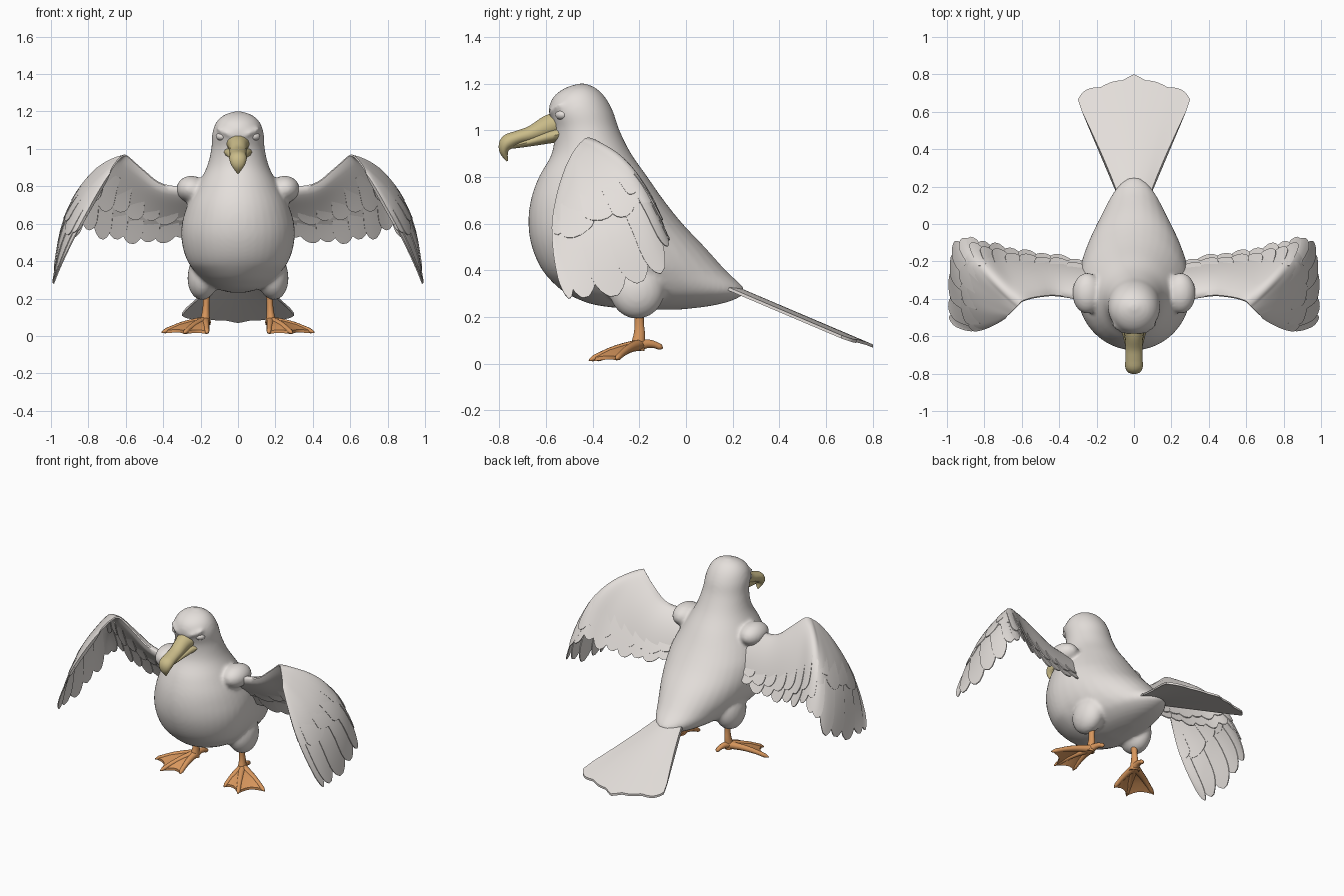
import bpy, bmesh, math
from mathutils import Vector, Matrix

cube = bpy.data.objects.get("Cube")
if cube:
    bpy.data.objects.remove(cube, do_unlink=True)


def material(name, color):
    m = bpy.data.materials.new(name)
    m.use_nodes = True
    m.diffuse_color = (*color, 1)
    m.node_tree.nodes["Principled BSDF"].inputs["Base Color"].default_value = (*color, 1)
    return m


PLUMAGE = material("pale grey plumage", (0.78, 0.74, 0.71))
BEAK = material("horn yellow", (0.59, 0.50, 0.25))
FOOT = material("foot orange", (0.69, 0.31, 0.11))


def finish(name, bm, mat, mirror=False, angle=50):
    bmesh.ops.recalc_face_normals(bm, faces=bm.faces)
    me = bpy.data.meshes.new(name)
    bm.to_mesh(me)
    bm.free()
    me.materials.append(mat)
    ob = bpy.data.objects.new(name, me)
    bpy.context.collection.objects.link(ob)
    bpy.ops.object.select_all(action="DESELECT")
    ob.select_set(True)
    bpy.context.view_layer.objects.active = ob
    bpy.ops.object.shade_smooth_by_angle(angle=math.radians(angle))
    if mirror:
        ob.modifiers.new("Mirror", "MIRROR").use_mirror_merge = False
    return ob


def loft(bm, rings):
    """Skin closed rings and cap both ends."""
    rows = [[bm.verts.new(p) for p in ring] for ring in rings]
    n = len(rows[0])
    for a, b in zip(rows, rows[1:]):
        for i in range(n):
            j = (i + 1) % n
            bm.faces.new((a[i], a[j], b[j], b[i]))
    bm.faces.new(rows[0])
    bm.faces.new(rows[-1])


def at(rows, u):
    """Smooth curve through rows of numbers."""
    i = min(max(int(u), 0), len(rows) - 2)
    t = u - i
    p = [rows[min(max(i + k, 0), len(rows) - 1)] for k in (-1, 0, 1, 2)]
    return [b + 0.5 * t * (c - a + t * (2 * a - 5 * b + 4 * c - d + t * (3 * (b - c) + d - a)))
            for a, b, c, d in zip(*p)]


def resample(rows, n):
    return [at(rows, k / n) for k in range((len(rows) - 1) * n + 1)]


def tube(bm, rows, side, sides=14, n=4):
    """Rows are x, y, z, half width, half height."""
    rows = resample(rows, n)
    pts = [Vector(r[:3]) for r in rows]
    rings = []
    for i, (p, r) in enumerate(zip(pts, rows)):
        t = (pts[min(i + 1, len(pts) - 1)] - pts[max(i - 1, 0)]).normalized()
        up = side.cross(t).normalized()
        rings.append([p + side * r[3] * math.cos(a) + up * r[4] * math.sin(a)
                      for a in (math.tau * k / sides for k in range(sides))])
    loft(bm, rings)


def ellipsoid(bm, loc, radii, tilt=0, turn=0):
    m = (Matrix.Translation(loc) @ Matrix.Rotation(turn, 4, "Z") @ Matrix.Rotation(tilt, 4, "Y")
         @ Matrix.Diagonal((*radii, 1)))
    bmesh.ops.create_uvsphere(bm, u_segments=24, v_segments=14, radius=1, matrix=m)


# Body and head: height, front, back, half width
body = [(.232, -.22, -.02, .04), (.25, -.38, .12, .11), (.28, -.47, .22, .165), (.32, -.54, .25, .21),
        (.40, -.615, .17, .27), (.50, -.66, .08, .30), (.60, -.675, -.015, .30), (.70, -.665, -.095, .27),
        (.80, -.63, -.165, .22), (.90, -.575, -.235, .168), (1.0, -.565, -.285, .143), (1.08, -.588, -.312, .138),
        (1.14, -.57, -.345, .118), (1.18, -.52, -.385, .077), (1.2, -.46, -.43, .02)]
rings = []
for z, front, back, w in resample(body, 4):
    mid = max(min((front + back) / 2, -.36), front + .3 * (back - front))
    ring = []
    for k in range(40):
        a = math.tau * k / 40
        reach = (back - mid) if math.sin(a) > 0 else (mid - front)
        ring.append((w * math.cos(a), mid + reach * math.sin(a), z))
    rings.append(ring)
bm = bmesh.new()
loft(bm, rings)

# Shoulders, thighs and brows flow into the body
for s in (1, -1):
    ellipsoid(bm, (s * .25, -.37, .785), (.08, .11, .072))
    ellipsoid(bm, (s * .185, -.21, .32), (.085, .12, .128), s * -.1)
    ellipsoid(bm, (s * .066, -.553, 1.09), (.062, .03, .014), s * -.4, s * .5)
ob = finish("body", bm, PLUMAGE)
blend = ob.modifiers.new("Blend", "REMESH")
blend.mode = "VOXEL"
blend.voxel_size = .011
blend.use_smooth_shade = True
soften = ob.modifiers.new("Soften", "SMOOTH")
soften.factor = .5
soften.iterations = 8

# Eyes
bm = bmesh.new()
ellipsoid(bm, (.088, -.532, 1.066), (.032, .026, .022), 0, .6)
finish("eyes", bm, PLUMAGE, mirror=True)

# Hooked beak
X = Vector((1, 0, 0))
bm = bmesh.new()
tube(bm, [(0, -.53, 1.035, .07, .052), (0, -.59, 1.015, .052, .05), (0, -.66, .985, .046, .036),
          (0, -.72, .968, .046, .031), (0, -.765, .947, .047, .034), (0, -.78, .91, .034, .02),
          (0, -.765, .868, .004, .004)], X)
finish("upper_beak", bm, BEAK)
bm = bmesh.new()
tube(bm, [(0, -.53, .985, .08, .035), (0, -.59, .972, .062, .03), (0, -.67, .95, .042, .02),
          (0, -.75, .93, .024, .01)], X)
finish("lower_beak", bm, BEAK)

# Wing surface: leading edge, trailing edge, bulge between them
wing = [(.22, -.42, .79, .27, -.19, .53, 0, 0, .03), (.40, -.385, .81, .42, -.16, .50, 0, 0, .03),
        (.51, -.39, .89, .57, -.14, .50, .01, 0, .04), (.59, -.41, .96, .71, -.11, .52, .03, 0, .05),
        (.615, -.43, .962, .83, -.08, .56, .06, .02, .07), (.63, -.445, .95, .925, -.07, .47, .07, .03, .07),
        (.645, -.46, .935, .97, -.12, .37, .08, .02, .06), (.66, -.475, .915, .985, -.23, .31, .08, .01, .05),
        (.67, -.485, .90, .99, -.36, .28, .06, -.02, .04), (.68, -.495, .88, .995, -.47, .26, .03, -.05, .02),
        (.685, -.50, .865, .97, -.54, .32, .01, -.05, 0)]
LAST = len(wing) - 1


def surface(u, v):
    r = at(wing, min(max(u, 0), LAST))
    return Vector(r[:3]).lerp(Vector(r[3:6]), v) + Vector(r[6:]) * math.sin(math.pi * min(v, 1))


def lifted(u, v, h):
    e = .02
    u = min(max(u, e), LAST - e)
    du = surface(u + e, v + e) - surface(u - e, v + e)
    dv = surface(u, v + e) - surface(u, v - e)
    return surface(u, v) + du.cross(dv).normalized() * h


def feather(bm, u, half, v0, v1, lift, tilt=.003, thick=.006):
    """Blade along the wing surface with a broad rounded tip."""
    rings = []
    for t in (0, .2, .4, .55, .7, .8, .88, .94, .98, 1):
        bend = min(1, max(0, (t - .7) / .3))
        w = half * max(.2, math.sqrt(1 - bend ** 2))
        across = [w * k / 2 for k in range(-2, 3)]
        v = v0 + (v1 - v0) * t
        rings.append([lifted(u + a, v, lift + tilt * a / half + thick / 2) for a in across]
                     + [lifted(u + a, v, lift + tilt * a / half - thick / 2) for a in reversed(across)])
    loft(bm, rings)


# Smooth fleshy part of the wing
bm = bmesh.new()
rings = []
for k in range(LAST * 5 + 1):
    u = k / 5
    edge = .8 if u < 4 else max(.54, .8 - .13 * (u - 4))
    flesh = .034 * max(.22, 1 - u / 6)
    steps = [j / 12 for j in range(13)]
    depth = [.004 + 2.2 * flesh * math.sqrt(s) * (1 - s) for s in steps]
    rings.append([lifted(u, s * edge, d) for s, d in zip(steps, depth)]
                 + [lifted(u, s * edge, -d) for s, d in reversed(list(zip(steps, depth)))])
loft(bm, rings)
finish("wings", bm, PLUMAGE, mirror=True)

# Flight feathers: short on the arm, long on the hand
bm = bmesh.new()
for k in range(8):
    feather(bm, .25 + k * .58, .4, .45, .98 + .03 * (k % 2), -.003)
for k in range(6):
    feather(bm, 4.75 + k * .95, .62, .35, .97 + .03 * (k % 2), 0)
finish("flight_feathers", bm, PLUMAGE, mirror=True, angle=35)

# Coverts above and below
bm = bmesh.new()
for k in range(8):
    feather(bm, .3 + k * .56, .38, .3, .70 + .04 * (k % 2), -.014, .005)
    feather(bm, .3 + k * .56, .38, .5, .86 + .03 * (k % 2), .005)
for k in range(5):
    feather(bm, 5 + k * 1.1, .72, .35, .56 + .05 * (k % 2), .004, .002)
    feather(bm, 5 + k * 1.1, .72, .35, .55 + .04 * (k % 2), -.005, .002)
finish("covert_feathers", bm, PLUMAGE, mirror=True, angle=35)

# Fanned tail with a gently scalloped end
bm = bmesh.new()
rings = []
for k in range(49):
    f = k / 24 - 1
    end = .705 + .085 * (1 - abs(f)) ** 1.3 + .01 * abs(math.cos(math.pi * 2.5 * f)) - .04 * abs(f) ** 14
    rows = []
    for r in [j / 8 for j in range(9)]:
        y = .12 + r * (end - .12)
        x = f * (.075 + .225 * min(1, r * 1.04) ** 1.15)
        rows.append(Vector((x, y, .347 - .425 * (y - .12) + .018 * (1 - f * f))))
    rings.append([p + Vector((0, 0, .007)) for p in rows] + [p - Vector((0, 0, .007)) for p in reversed(rows)])
loft(bm, rings)
finish("tail", bm, PLUMAGE)

# Legs
ankle = Vector((.175, -.2, .08))
bm = bmesh.new()
tube(bm, [(.168, -.2, .26, .024, .024), (.17, -.2, .18, .017, .02), (.173, -.2, .12, .021, .026),
          (.178, -.21, .06, .03, .034)], X)
finish("shins", bm, FOOT, mirror=True)

# Toes with knuckles and claws
tips = [Vector((.165, -.385, .014)), Vector((.29, -.415, .014)), Vector((.408, -.30, .018))]
heel = Vector((.155, -.1, .066))
bm = bmesh.new()
for tip in tips + [heel]:
    side = (tip - ankle).cross(Vector((0, 0, 1))).normalized()
    path = []
    for t, r in ((0, .026), (.3, .02), (.55, .017), (.75, .014), (.9, .013), (1, .003)):
        p = ankle.lerp(tip, t)
        path.append((p.x, p.y, p.z + .012 * math.sin(math.pi * t), r, r))
    tube(bm, path, side, sides=10, n=2)
finish("toes", bm, FOOT, mirror=True)

# Arched webbing sagging back between toes
bm = bmesh.new()
for a, b in zip(tips, tips[1:]):
    rings = []
    for k in range(9):
        s = k / 8
        end = ankle.lerp(a.lerp(b, s), .94 - .1 * math.sin(math.pi * s))
        rows = [ankle.lerp(end, r) + Vector((0, 0, .016 * math.sin(math.pi * r))) for r in (.05, .35, .7, 1)]
        rings.append([p + Vector((0, 0, .008)) for p in rows] + [p - Vector((0, 0, .008)) for p in reversed(rows)])
    loft(bm, rings)
finish("webbing", bm, FOOT, mirror=True)
